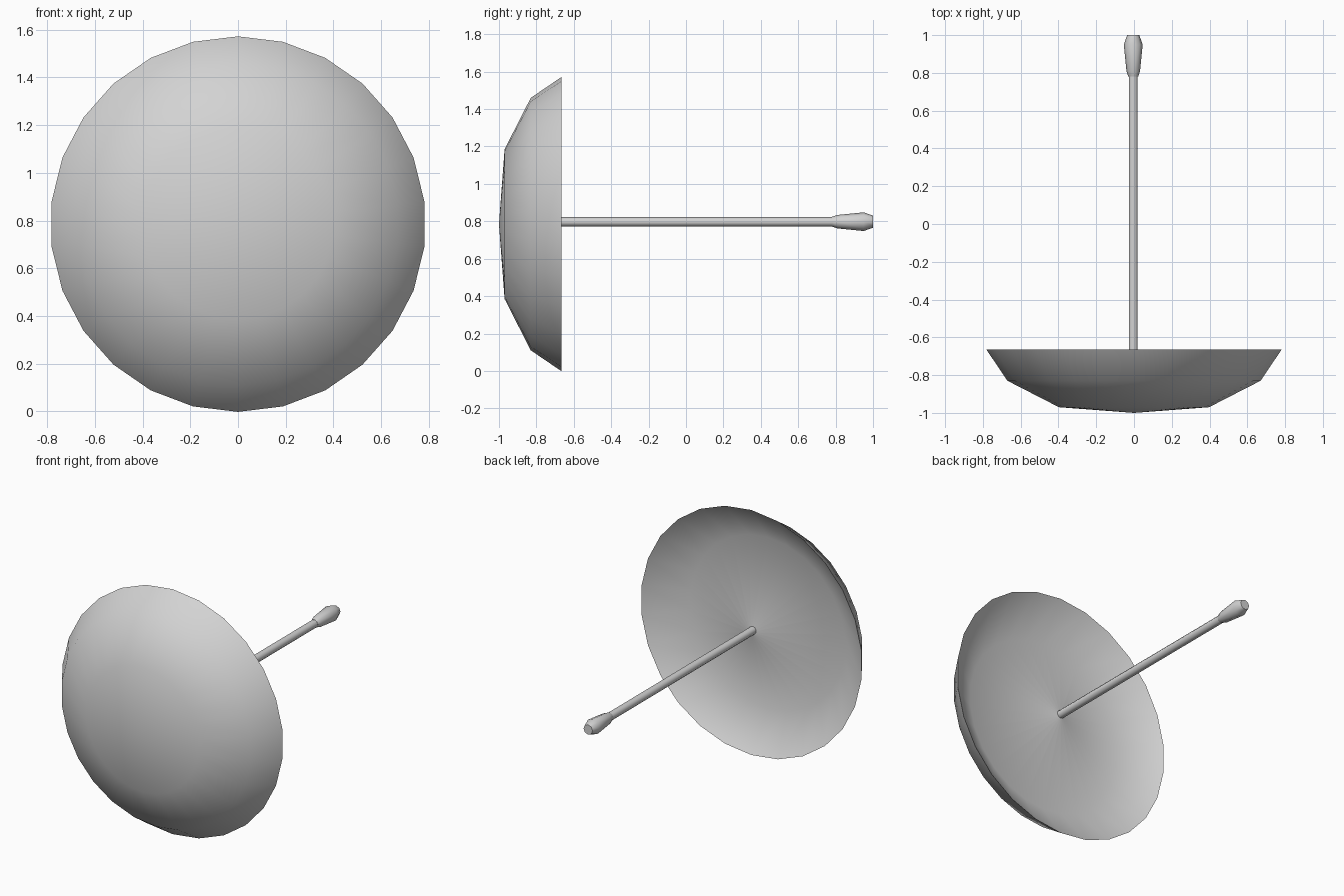
import bpy, bmesh, math

if "Cube" in bpy.data.objects:
    bpy.data.objects.remove(bpy.data.objects["Cube"])

grey = bpy.data.materials.new("light grey")
grey.diffuse_color = (0.65, 0.65, 0.65, 1)
grey.use_nodes = True
grey.node_tree.nodes["Principled BSDF"].inputs["Base Color"].default_value = grey.diffuse_color


def lathe(name, profile, sides, x=0.0, z=0.785):
    """Turn (y, radius) pairs about an axis along y; radius 0 makes a pole."""
    bm = bmesh.new()
    rings = []
    for y, r in profile:
        n = sides if r > 0 else 1
        rings.append([bm.verts.new((x + r * math.sin(2 * math.pi * i / sides), y,
                                    z + r * math.cos(2 * math.pi * i / sides)))
                      for i in range(n)])
    for a, b in zip(rings, rings[1:]):
        for i in range(sides):
            j = (i + 1) % sides
            if len(a) == 1:
                bm.faces.new((a[0], b[i], b[j]))
            elif len(b) == 1:
                bm.faces.new((a[i], a[j], b[0]))
            else:
                bm.faces.new((a[i], a[j], b[j], b[i]))
    bmesh.ops.recalc_face_normals(bm, faces=bm.faces)
    mesh = bpy.data.meshes.new(name)
    bm.to_mesh(mesh)
    bm.free()
    mesh.materials.append(grey)
    ob = bpy.data.objects.new(name, mesh)
    bpy.context.collection.objects.link(ob)
    bpy.context.view_layer.objects.active = ob
    bpy.ops.object.select_all(action='DESELECT')
    ob.select_set(True)
    bpy.ops.object.shade_smooth_by_angle(angle=math.radians(60))
    return ob


# Domed canopy with a hollow underside rising to the shaft
lathe("canopy", [(-1.0, 0), (-0.97, 0.40), (-0.83, 0.675), (-0.665, 0.787),
                 (-0.83, 0.55), (-0.668, 0.02), (-0.668, 0)], 26)

# Thin straight shaft
lathe("shaft", [(-0.675, 0), (-0.675, 0.025), (0.80, 0.025), (0.80, 0)],
      10, -0.004, 0.797)

# Flared grip with a rounded end
lathe("grip", [(0.78, 0), (0.78, 0.026), (0.81, 0.036), (0.95, 0.05),
               (1.0, 0.032), (1.0, 0)], 8, -0.004, 0.798)
